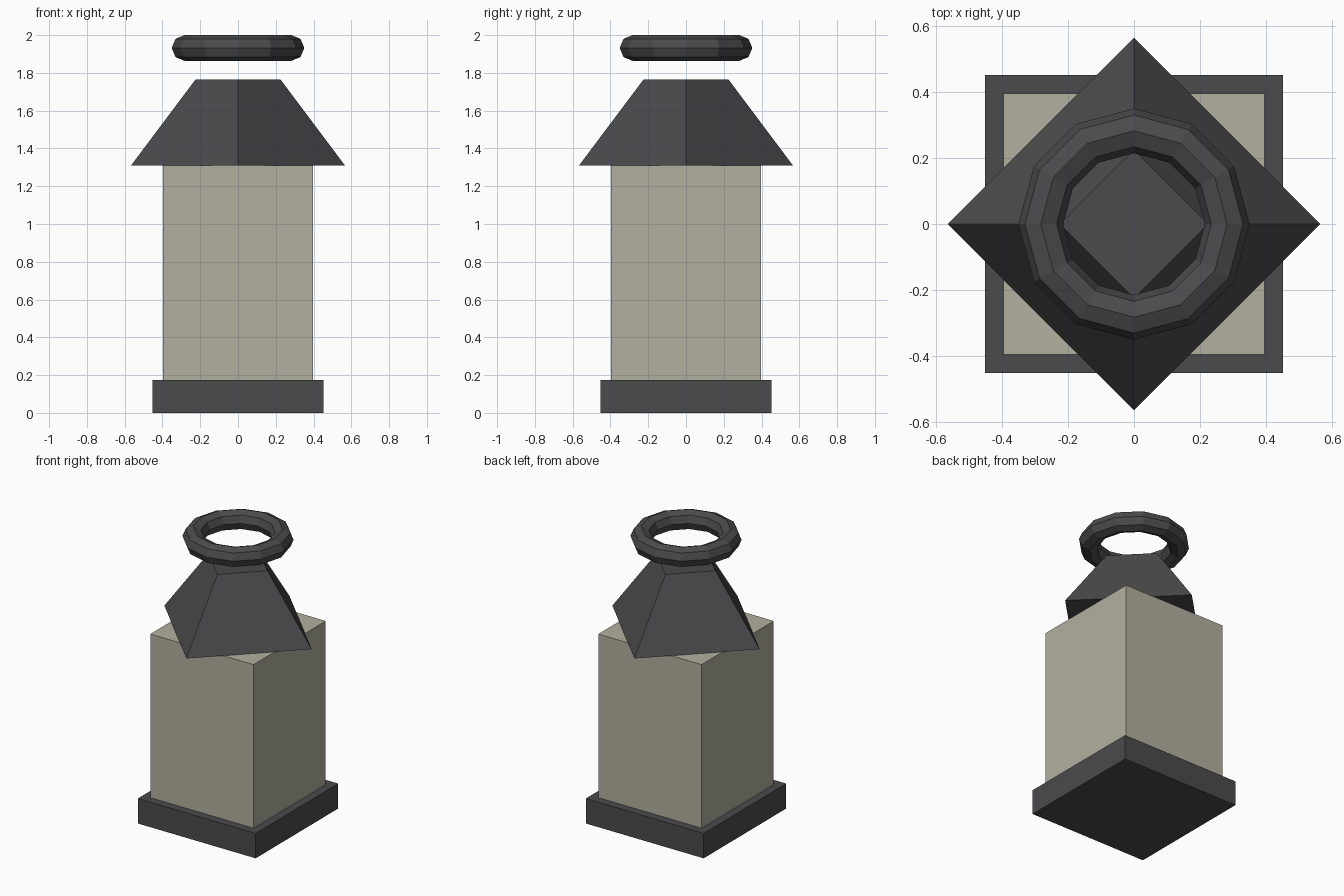
import bpy
from math import pi

if "Cube" in bpy.data.objects:
    bpy.data.objects.remove(bpy.data.objects["Cube"])


def material(name, color):
    m = bpy.data.materials.new(name)
    m.diffuse_color = color
    m.use_nodes = True
    m.node_tree.nodes["Principled BSDF"].inputs["Base Color"].default_value = m.diffuse_color
    return m


metal = material("dark_metal", (0.07, 0.07, 0.073, 1))
pane = material("pale_pane", (0.45, 0.43, 0.35, 1))


def finish(name, mat):
    ob = bpy.context.object
    ob.name = name
    ob.data.materials.append(mat)
    return ob


def box(name, width, z0, z1, mat):
    bpy.ops.mesh.primitive_cube_add(size=1, location=(0, 0, (z0 + z1) / 2))
    ob = finish(name, mat)
    ob.scale = (width, width, z1 - z0)
    bpy.ops.object.transform_apply(location=False, rotation=False, scale=True)


# Square foot and lantern body
box("base", 0.906, 0, 0.173, metal)
box("body", 0.793, 0.173, 1.309, pane)

# Four-sided tapered roof, corners on the axes
bpy.ops.mesh.primitive_cone_add(vertices=4, radius1=0.566, radius2=0.226,
                                depth=0.454, location=(0, 0, 1.31 + 0.227))
finish("roof", metal)

# Floating carry ring
bpy.ops.mesh.primitive_torus_add(major_segments=12, minor_segments=8,
                                 major_radius=0.283, minor_radius=0.068,
                                 location=(0, 0, 1.932))
finish("carry_ring", metal)
